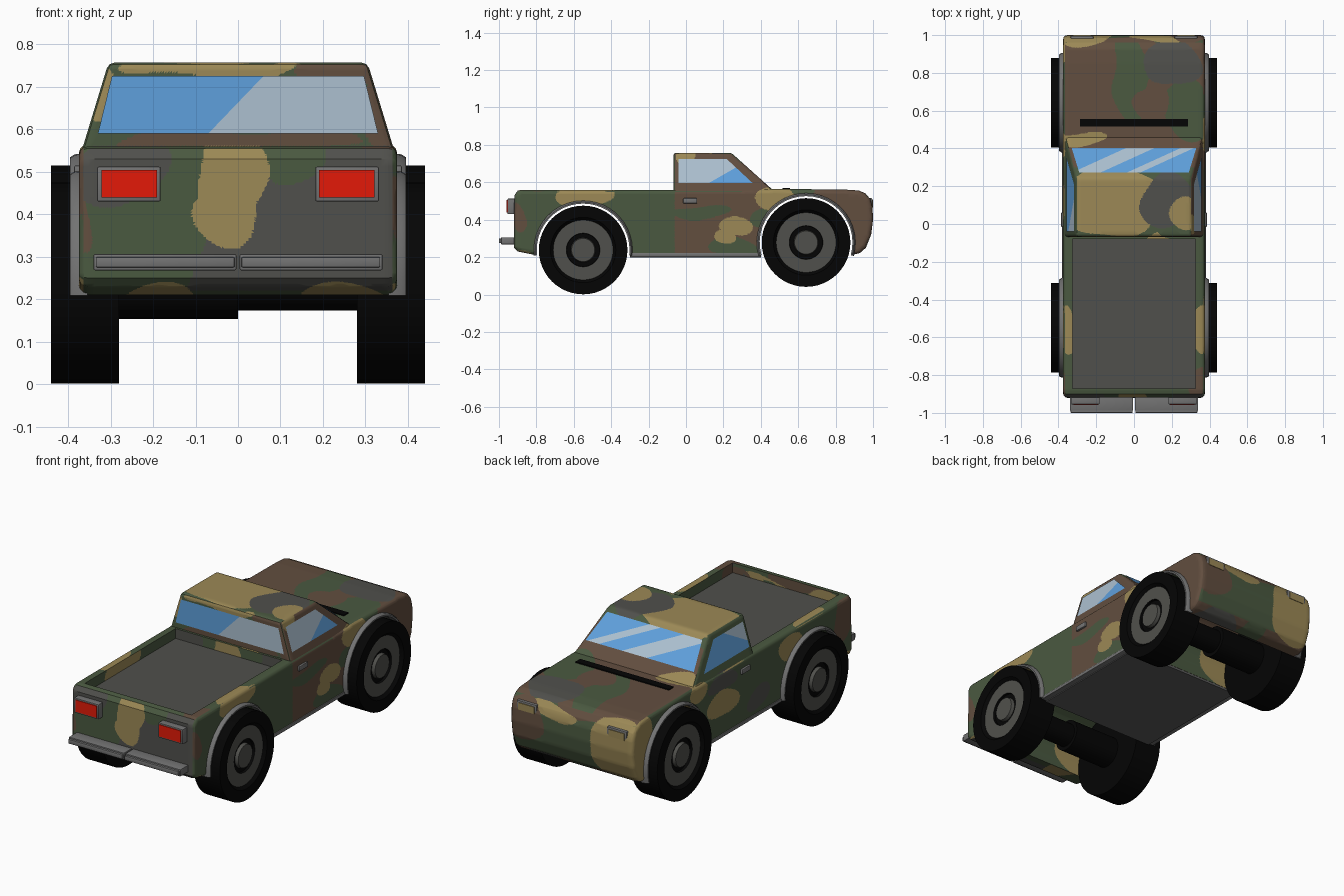
import bpy, bmesh, math
from mathutils import Vector

if "Cube" in bpy.data.objects:
    bpy.data.objects.remove(bpy.data.objects["Cube"])

# ---------- flat colours (0-255 screen values, stored linear) ----------
RGB = {"camo_green": (74, 89, 64), "camo_brown": (98, 78, 63), "camo_tan": (156, 137, 86),
       "camo_grey": (80, 80, 76), "glass_blue": (95, 160, 220), "glass_light": (172, 192, 208),
       "lamp_red": (228, 26, 8), "rubber_black": (4, 4, 4), "trim_grey": (115, 115, 115),
       "floor_grey": (92, 92, 92)}
MATS = {}
for n, c in RGB.items():
    m = bpy.data.materials.new(n)
    m.diffuse_color = [((v / 255 + .055) / 1.055) ** 2.4 for v in c] + [1]
    m.use_nodes = True
    m.node_tree.nodes["Principled BSDF"].inputs["Base Color"].default_value = m.diffuse_color
    MATS[n] = m
CAMO = ["camo_green", "camo_brown", "camo_tan", "camo_grey"]
G, B, T, K = range(4)


def finish(bm, name, mats, smooth=35, normals=True):
    if normals:
        bmesh.ops.recalc_face_normals(bm, faces=bm.faces)
    me = bpy.data.meshes.new(name)
    bm.to_mesh(me)
    bm.free()
    for n in mats:
        me.materials.append(MATS[n])
    me.shade_smooth()
    me.set_sharp_from_angle(angle=math.radians(smooth))
    bpy.context.collection.objects.link(bpy.data.objects.new(name, me))


def cube(x, y, z):
    bm = bmesh.new()
    bmesh.ops.create_cube(bm, size=1)
    for v in bm.verts:
        v.co = [lo + (c + .5) * (hi - lo) for c, (lo, hi) in zip(v.co, (x, y, z))]
    return bm


def box(name, x, y, z, mat, bevel=0.0):
    bm = cube(x, y, z)
    if bevel:
        bmesh.ops.bevel(bm, geom=bm.edges[:], offset=bevel, segments=2, affect='EDGES', profile=.5)
    finish(bm, name, [mat])


def pair(name, x, y, z, mat, bevel=0.0):
    box("left_" + name, (-x[1], -x[0]), y, z, mat, bevel)
    box("right_" + name, x, y, z, mat, bevel)


def cut(bm, co, no):
    bmesh.ops.bisect_plane(bm, geom=bm.verts[:] + bm.edges[:] + bm.faces[:], dist=1e-5,
                           plane_co=co, plane_no=no)


def grid(bm, lo, hi, step=.025):
    for a in (1, 2, 0):
        no = Vector((a == 0, a == 1, a == 2))
        for i in range(int((hi[a] - lo[a]) / step)):
            cut(bm, no * (lo[a] + (i + .5) * step), no)


# ---------- camouflage: patches (colour, u, v, radius u, radius v) per direction ----------
RIGHT = [(T, -.54, .54, .15, .075), (T, -.87, .2, .07, .025), (B, -.9, .4, .04, .08),
         (G, .08, .44, .15, .035), (T, .28, .36, .09, .05), (T, .22, .3, .06, .04),
         (G, .25, .25, .14, .05), (T, .47, .52, .11, .065), (G, .4, .42, .06, .05),
         (T, .0, .75, .05, .05), (G, .62, .56, .08, .04)]
LEFT = [(T, .93, .38, .12, .2), (T, .22, .38, .14, .07), (K, .2, .5, .13, .05),
        (T, -.37, .48, .1, .07), (B, -.84, .45, .09, .13), (T, .42, .53, .08, .05),
        (K, -.1, .3, .1, .06), (T, -.85, .22, .06, .03)]
TOP = [(K, .2, .85, .16, .12), (B, .1, .64, .1, .09), (G, .28, .6, .12, .17),
       (T, -.25, .97, .12, .03), (G, -.02, .78, .09, .25), (T, -.27, .45, .13, .035),
       (T, .27, .05, .07, .09), (K, .17, .12, .13, .15), (G, .25, -.02, .14, .08),
       (T, -.13, .12, .28, .19), (T, -.35, -.55, .05, .13), (T, .35, -.55, .05, .13),
       (B, .35, -.85, .05, .1), (T, .15, -.08, .1, .04)]
REAR = [(T, -.02, .4, .075, .075), (T, -.02, .5, .08, .12), (K, -.28, .51, .11, .085),
        (G, .12, .54, .08, .07), (T, -.2, .2, .08, .03), (T, .24, .2, .11, .03), (B, -.37, .4, .03, .08)]
CAB_REAR = [(T, -.07, .75, .2, .03), (B, .25, .74, .12, .04), (T, -.33, .7, .06, .07),
            (B, .0, .57, .3, .03), (B, .34, .65, .04, .1)]
NOSE = [(T, -.3, .38, .2, .18), (B, .3, .42, .13, .12), (T, .12, .5, .16, .035), (B, -.1, .55, .2, .05)]


def camo(c, n):
    ax, ay, az = abs(n.x), abs(n.y), abs(n.z)
    under_tail = n.z < 0 and c.y < -.8
    if az > ax and az > ay and not under_tail:
        u, v, spots, base = c.x, c.y, TOP, (B if c.y > .3 else G)
    elif ax > ay and ax > az:
        u, v = c.y, c.z
        spots, base = (RIGHT, B if c.y > -.06 else G) if n.x > 0 else (LEFT, G)
    elif n.y > 0 and not under_tail:
        u, v, spots, base = c.x, c.z, NOSE, G
    else:
        u, v, spots, base = c.x, c.z, (REAR if c.z < .561 else CAB_REAR), G
        if .22 < c.z < .561 and c.x > -.13 + .4 * (c.z - .2):
            base = K
    u, v = u + .015 * math.sin(21 * v + 3 * u), v + .012 * math.sin(17 * u + 1)
    for k, pu, pv, ru, rv in spots:
        if ((u - pu) / ru) ** 2 + ((v - pv) / rv) ** 2 < 1:
            return k
    return base


def paint(bm):
    # refine only the faces crossed by a patch outline, then colour each face
    bm.normal_update()
    mixed = [f for f in bm.faces if len({camo(v.co, f.normal) for v in f.verts}) > 1]
    tris = bmesh.ops.triangulate(bm, faces=mixed)["faces"]
    bmesh.ops.subdivide_edges(bm, edges=list({e for f in tris for e in f.edges}), cuts=3, use_grid_fill=True)
    bm.normal_update()
    for f in bm.faces:
        f.material_index = camo(f.calc_center_median(), f.normal)


# ---------- lower body: side profile with both wheel arches, extruded across ----------
WHEELS = {"rear": (-.55, .238), "front": (.642, .278)}
AR, BOT, W = .25, .21, .375


def arch(cy, cz, r, n=24):
    a0 = math.asin((BOT - cz) / AR)
    return [(cy - r * math.cos(a), cz + r * math.sin(a))
            for a in (a0 + (math.pi - 2 * a0) * i / n for i in range(n + 1))]


prof = [(-.9, .555), (-.918, .53), (-.92, .25), (-.9, .23)] + arch(*WHEELS["rear"], AR) \
    + arch(*WHEELS["front"], AR) + [(.93, .222), (.962, .25), (.99, .32), (1, .4), (.997, .47),
                                    (.985, .51), (.96, .54), (.925, .556), (.85, .561), (.45, .565), (.3, .56), (-.88, .56)]
bm = bmesh.new()
ring = [bm.verts.new((-W, y, z)) for y, z in prof]
ext = bmesh.ops.extrude_face_region(bm, geom=[bm.faces.new(ring)], use_keep_orig=True)
bmesh.ops.translate(bm, vec=(2 * W, 0, 0), verts=[e for e in ext["geom"] if isinstance(e, bmesh.types.BMVert)])
bmesh.ops.recalc_face_normals(bm, faces=bm.faces)


def on_arch(v):
    return any(abs(math.hypot(v.co.y - y, v.co.z - z) - AR) < 1e-4 for y, z in WHEELS.values())


rim = [e for e in bm.edges if abs(e.verts[0].co.x - e.verts[1].co.x) < 1e-5
       and not all(on_arch(v) for v in e.verts)]
bmesh.ops.bevel(bm, geom=rim, offset=.022, segments=3, affect='EDGES', profile=.5, clamp_overlap=False)
bmesh.ops.triangulate(bm, faces=bm.faces[:])
for x in (-.325, .325):
    cut(bm, (x, 0, 0), (1, 0, 0))
for y in (-.87, -.08):
    cut(bm, (0, y, 0), (0, 1, 0))
grid(bm, (-W, -.92, .2), (W, 1, .56))
# open the top for the sunken load bed
hole = [f for f in bm.faces if (c := f.calc_center_median()).z > .555 and abs(c.x) < .325 and -.87 < c.y < -.08]
bmesh.ops.delete(bm, geom=hole, context='FACES')
paint(bm)
finish(bm, "truck_body", CAMO)

# ---------- load bed: open tray facing inward ----------
bm = cube((-.325, .325), (-.87, -.08), (.505, .56))
bmesh.ops.delete(bm, geom=[f for f in bm.faces if f.calc_center_median().z > .55], context='FACES')
bmesh.ops.reverse_faces(bm, faces=bm.faces[:])
floor = [f for f in bm.faces if f.calc_center_median().z < .51]
bmesh.ops.delete(bm, geom=floor, context='FACES_ONLY')
grid(bm, (-.325, -.87, .505), (.325, -.08, .56))
paint(bm)
finish(bm, "load_bed_walls", CAMO, normals=False)
box("load_bed_floor", (-.326, .326), (-.871, -.079), (.5, .506), "camo_grey")

# ---------- cab ----------
bm = cube((-1, 1), (-1, 1), (-1, 1))
for v in bm.verts:
    top = v.co.z > 0
    v.co = (v.co.x * (.305 if top else .368), (.243 if top else .474) if v.co.y > 0 else -.068, .757 if top else .55)
bmesh.ops.bevel(bm, geom=[e for e in bm.edges if max(v.co.z for v in e.verts) > .6], offset=.014,
                segments=2, affect='EDGES', profile=.5)
grid(bm, (-.368, -.068, .55), (.368, .474, .757))
paint(bm)
finish(bm, "cab", CAMO)


# ---------- windows: thin plates, split by slanted reflections ----------
def window(name, pts, out, lines, light):
    bm = bmesh.new()
    f = bm.faces.new([bm.verts.new(p) for p in pts])
    bm.normal_update()
    if f.normal.dot(Vector(out)) < 0:
        f.normal_flip()
    bmesh.ops.translate(bm, vec=f.normal * .004, verts=bm.verts[:])
    for co, no in lines:
        cut(bm, co, no)
    for f in bm.faces:
        f.material_index = int(light(f.calc_center_median()))
    finish(bm, name, ["glass_blue", "glass_light"], normals=False)


def shield(x, y):
    return (x, y, .757 - (y - .243) * .896)


window("rear_window", [(-.33, -.068, .59), (.33, -.068, .59), (.297, -.068, .725), (-.297, -.068, .725)],
       (0, -1, 0), [((-.07, 0, .59), (1, 0, -.96))], lambda c: c.x + .07 > .96 * (c.z - .59))
LINES = (-.19, -.04, .1, .17)
window("windshield", [shield(-.33, .4), shield(.33, .4), shield(.29, .27), shield(-.29, .27)], (0, 1, 1),
       [((s, .335, 0), (1, -2.2, 0)) for s in LINES],
       lambda c: sum(c.x - 2.2 * (c.y - .335) > s for s in LINES) % 2)
for s, side, y0 in ((-1, "left", -.1), (1, "right", .12)):
    window(side + "_window", [(s * (.368 - (z - .55) * .304), y, z) for y, z in
                              ((-.04, .595), (.356, .595), (.217, .724), (-.04, .724))],
           (s, 0, 0), [((0, y0, .595), (0, 1, -1.75))], lambda c: c.y - y0 < 1.75 * (c.z - .595))


# ---------- wheels: turned profile (x, radius, colour of the band that follows) ----------
def lathe(name, cy, cz, prof, mats, s=1, n=48):
    bm = bmesh.new()
    rows = [[bm.verts.new((s * x, cy + r * math.cos(2 * math.pi * i / n), cz + r * math.sin(2 * math.pi * i / n)))
             for i in range(n)] for x, r, _ in prof]
    for a, b, p in zip(rows, rows[1:], prof):
        for i in range(n):
            bm.faces.new((a[i], a[i - 1], b[i - 1], b[i])).material_index = p[2]
    for k in (0, -1):
        bm.faces.new(rows[k]).material_index = prof[k][2]
    finish(bm, name, mats)


TYRE = [(.28, .15, 0), (.28, .237, 0), (.44, .237, 0), (.44, .175, 0), (.425, .16, 1), (.425, .09, 0),
        (.412, .088, 0), (.412, .066, 1), (.43, .062, 1)]
for end, (cy, cz) in WHEELS.items():
    for s, side in ((-1, "left"), (1, "right")):
        lathe(f"{end}_{side}_wheel", cy, cz, TYRE, ["rubber_black", "camo_grey"], s)
        # grey wheel arch flare
        bm = bmesh.new()
        sec = ((.355, .266), (.385, .263), (.396, .256), (.396, .248), (.355, .248))
        rows = [[bm.verts.new((s * x, y, z)) for y, z in arch(cy, cz, r)] for x, r in sec]
        for a, b in zip(rows, rows[1:] + rows[:1]):
            for i in range(len(a) - 1):
                bm.faces.new((a[i], a[i + 1], b[i + 1], b[i]))
        for k in (0, -1):
            bm.faces.new([r[k] for r in rows])
        finish(bm, f"{end}_{side}_flare", ["trim_grey"])
    lathe(end + "_axle", cy, cz, [(-.29, .085, 0), (0, .085, 0), (0, .065, 0), (.29, .065, 0)], ["rubber_black"], n=24)

# ---------- underside, sills and trim ----------
box("under_floor", (-.35, .35), (-.3, .4), (.198, .214), "floor_grey")
pair("sill", (.34, .38), (-.3, .4), (.203, .222), "trim_grey", .004)
pair("door_handle", (.365, .386), (-.015, .06), (.487, .515), "trim_grey", .004)
box("hood_vent", (-.285, .285), (.515, .555), (.555, .57), "rubber_black")
pair("rear_bumper", (.004, .34), (-.988, -.905), (.268, .306), "trim_grey", .003)
pair("bumper_strip", (.008, .335), (-1, -.985), (.275, .299), "trim_grey", .003)
pair("tail_lamp_frame", (.182, .332), (-.955, -.91), (.43, .512), "trim_grey", .004)
pair("tail_lamp", (.191, .321), (-.959, -.95), (.439, .504), "lamp_red")
pair("head_lamp_frame", (.215, .335), (.95, .996), (.455, .515), "trim_grey", .004)
pair("head_lamp", (.227, .323), (.99, 1), (.466, .504), "camo_tan")
